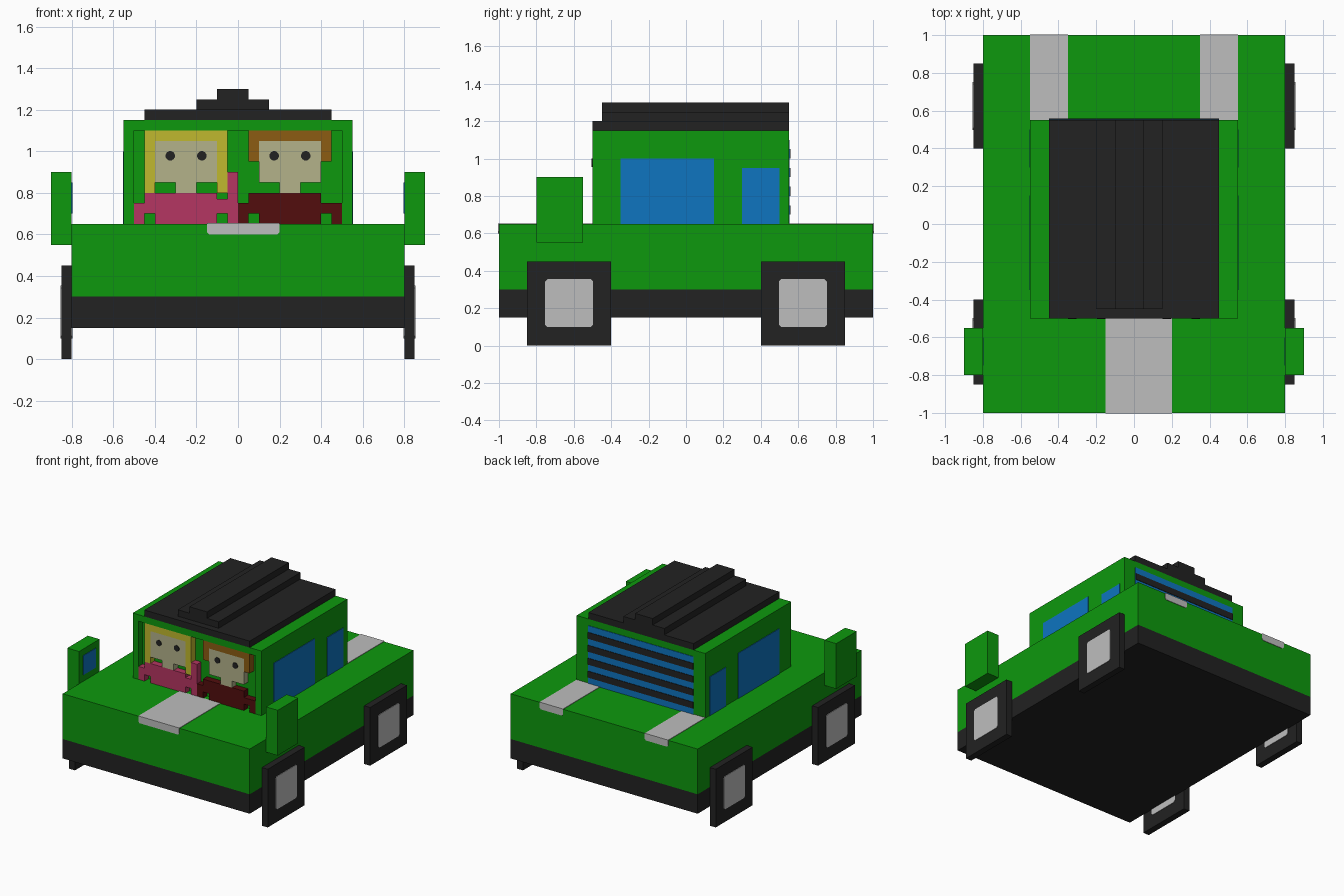
import bpy, bmesh, math

cube = bpy.data.objects.get("Cube")
if cube:
    bpy.data.objects.remove(cube, do_unlink=True)


def material(name, rgb):
    lin = [((c / 255 + 0.055) / 1.055) ** 2.4 if c > 10 else c / 255 / 12.92 for c in rgb]
    m = bpy.data.materials.new(name)
    m.use_nodes = True
    m.diffuse_color = (*lin, 1)
    m.node_tree.nodes["Principled BSDF"].inputs["Base Color"].default_value = (*lin, 1)
    return m


GREEN = material("green paint", (13, 153, 13))
BLACK = material("black", (34, 34, 34))
GREY = material("light grey", (190, 190, 190))
BLUE = material("blue glass", (14, 117, 192))
PINK = material("pink cloth", (181, 54, 98))
RED = material("dark red cloth", (82, 13, 13))
YELLOW = material("blond hair", (192, 185, 46))
BROWN = material("brown hair", (140, 92, 18))
SKIN = material("skin", (179, 178, 138))


def prism(name, outline, y0, y1, mat):
    """Extrude an (x, z) outline from y0 to y1."""
    bm = bmesh.new()
    face = bm.faces.new([bm.verts.new((x, y0, z)) for x, z in outline])
    top = bmesh.ops.extrude_face_region(bm, geom=[face])["geom"]
    verts = [g for g in top if isinstance(g, bmesh.types.BMVert)]
    bmesh.ops.translate(bm, verts=verts, vec=(0, y1 - y0, 0))
    bmesh.ops.recalc_face_normals(bm, faces=bm.faces)
    me = bpy.data.meshes.new(name)
    bm.to_mesh(me)
    bm.free()
    me.materials.append(mat)
    ob = bpy.data.objects.new(name, me)
    bpy.context.collection.objects.link(ob)
    return ob


def box(name, x, y, z, mat):
    x0, x1 = sorted(x)
    return prism(name, [(x0, z[0]), (x1, z[0]), (x1, z[1]), (x0, z[1])], y[0], y[1], mat)


T = 0.004  # thickness of painted plates

# Body and chassis
box("chassis", (-0.8, 0.8), (-1, 1), (0.15, 0.3), BLACK)
box("body", (-0.8, 0.8), (-1, 1), (0.3, 0.65), GREEN)

# Cabin with a shallow recess at the windshield
box("cabin", (-0.55, 0.55), (-0.45, 0.55), (0.65, 1.15), GREEN)
prism("windshield_frame", [(-0.55, 0.65), (-0.5, 0.65), (-0.5, 1.1), (0.5, 1.1), (0.5, 0.65),
                           (0.55, 0.65), (0.55, 1.15), (-0.55, 1.15)], -0.5, -0.45, GREEN)

# Stepped roof
box("roof_base", (-0.45, 0.45), (-0.5, 0.55), (1.15, 1.2), BLACK)
box("roof_step", (-0.2, 0.15), (-0.45, 0.55), (1.2, 1.25), BLACK)
box("roof_ridge", (-0.1, 0.05), (-0.45, 0.55), (1.25, 1.3), BLACK)

# Rear window with slats
box("rear_window", (-0.45, 0.45), (0.55, 0.55 + T), (0.65, 1.1), BLUE)
for i in range(4):
    z = 0.7 + 0.1 * i
    box(f"rear_slat_{i + 1}", (-0.45, 0.45), (0.55, 0.55 + 2 * T), (z, z + 0.05), BLACK)

# Painted stripes, each folded over the edge of the body with a chamfered lip
for name, x0, x1, y0, y1, edge in (("hood_stripe", -0.15, 0.2, -1, -0.5, -1),
                                   ("rear_stripe_right", -0.55, -0.35, 0.55, 1, 1),
                                   ("rear_stripe_left", 0.35, 0.55, 0.55, 1, 1)):
    box(name, (x0, x1), (y0, y1), (0.65, 0.65 + T), GREY)
    lip = sorted((edge, edge * (1 + T)))
    prism(name + "_lip", [(x0, 0.65 + T), (x0, 0.61), (x0 + 0.01, 0.6), (x1 - 0.01, 0.6),
                          (x1, 0.61), (x1, 0.65 + T)], lip[0], lip[1], GREY)

# Parts mirrored on both sides
for side, s in (("left", 1), ("right", -1)):
    box(f"side_window_front_{side}", (s * 0.55, s * (0.55 + T)), (-0.35, 0.15), (0.65, 1.0), BLUE)
    box(f"side_window_rear_{side}", (s * 0.55, s * (0.55 + T)), (0.3, 0.5), (0.65, 0.95), BLUE)
    box(f"mirror_{side}", (s * 0.8, s * 0.9), (-0.8, -0.55), (0.55, 0.9), GREEN)
    box(f"mirror_glass_{side}", (s * 0.8, s * (0.8 - T)), (-0.75, -0.6), (0.7, 0.85), BLUE)
    for end, y in (("front", -0.625), ("rear", 0.625)):
        box(f"wheel_{end}_{side}", (s * 0.8, s * 0.85), (y - 0.225, y + 0.225), (0, 0.45), BLACK)
        # Hub with clipped corners, turned to face sideways
        r, c = 0.128, 0.116
        ring = [(-c, -r), (c, -r), (r, -c), (r, c), (c, r), (-c, r), (-r, c), (-r, -c)]
        hub = prism(f"hub_{end}_{side}", ring, -0.025 - T, 0.025 + T, GREY)
        hub.rotation_euler.z = math.pi / 2
        hub.location = (s * 0.825, y, 0.227)

# Two passengers, flat figures standing in the windshield recess
F, B = -0.5, -0.45


def head(name, cx):
    """Face with neck and two eyes."""
    prism(name + "_face", [(cx - 0.05, 0.8), (cx + 0.05, 0.8), (cx + 0.05, 0.85), (cx + 0.15, 0.85),
                           (cx + 0.15, 1.05), (cx - 0.15, 1.05), (cx - 0.15, 0.85),
                           (cx - 0.05, 0.85)], F, B, SKIN)
    for i, dx in enumerate((-0.076, 0.076)):
        ring = [(cx + dx + 0.023 * math.cos(a * math.pi / 6 + math.pi / 12),
                 0.978 + 0.023 * math.sin(a * math.pi / 6 + math.pi / 12)) for a in range(12)]
        prism(f"{name}_eye_{i + 1}", ring, F - T, F, BLACK)


def hair(name, cx, low, mat):
    """Hair framing the face down to a given height."""
    prism(name + "_hair", [(cx - 0.2, low), (cx - 0.15, low), (cx - 0.15, 1.05), (cx + 0.15, 1.05),
                           (cx + 0.15, low), (cx + 0.2, low), (cx + 0.2, 1.1), (cx - 0.2, 1.1)],
          F, B, mat)


head("passenger", -0.25)
hair("passenger", -0.25, 0.8, YELLOW)
head("driver", 0.25)
hair("driver", 0.25, 0.95, BROWN)

# Torsos with arms, notched below the elbows
prism("passenger_torso", [(-0.5, 0.65), (-0.45, 0.65), (-0.45, 0.7), (-0.4, 0.7), (-0.4, 0.65),
                          (-0.1, 0.65), (-0.1, 0.7), (-0.05, 0.7), (-0.05, 0.65), (0, 0.65),
                          (0, 0.9), (-0.05, 0.9), (-0.05, 0.77), (-0.1, 0.77), (-0.1, 0.8),
                          (-0.45, 0.8), (-0.45, 0.75), (-0.5, 0.75)], F, B, PINK)
prism("driver_torso", [(0, 0.65), (0.05, 0.65), (0.05, 0.7), (0.1, 0.7), (0.1, 0.65),
                       (0.4, 0.65), (0.4, 0.7), (0.45, 0.7), (0.45, 0.65), (0.5, 0.65),
                       (0.5, 0.75), (0.4, 0.75), (0.4, 0.8), (0.05, 0.8), (0.05, 0.75),
                       (0, 0.75)], F, B, RED)
